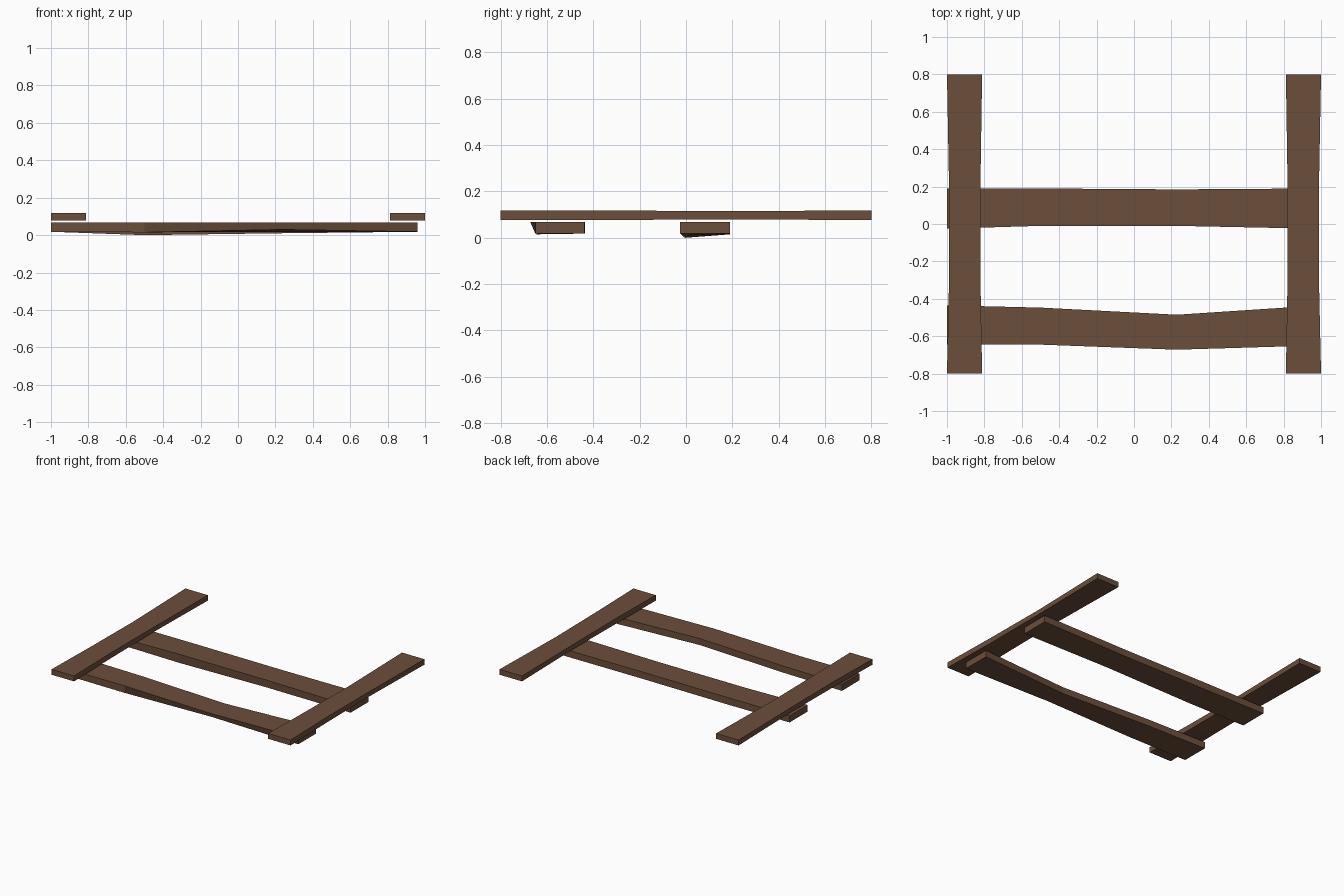
import bpy, bmesh

if "Cube" in bpy.data.objects:
    bpy.data.objects.remove(bpy.data.objects["Cube"])

wood = bpy.data.materials.new("brown wood")
wood.diffuse_color = (0.15, 0.077, 0.043, 1)
wood.use_nodes = True
wood.node_tree.nodes["Principled BSDF"].inputs["Base Color"].default_value = wood.diffuse_color


def plank(name, sections):
    """Loft a hewn plank through four-cornered sections."""
    bm = bmesh.new()
    rings = [[bm.verts.new(p) for p in s] for s in sections]
    for a, b in zip(rings, rings[1:]):
        for i in range(4):
            j = (i + 1) % 4
            bm.faces.new((a[i], a[j], b[j], b[i]))
    bm.faces.new(rings[0])
    bm.faces.new(rings[-1])
    bmesh.ops.recalc_face_normals(bm, faces=bm.faces)
    mesh = bpy.data.meshes.new(name)
    bm.to_mesh(mesh)
    bm.free()
    mesh.materials.append(wood)
    ob = bpy.data.objects.new(name, mesh)
    bpy.context.collection.objects.link(ob)


def cross_section(x, front_low, front_top, back, front_z, back_z, top=0.068):
    return [(x, front_low, front_z), (x, back, back_z),
            (x, back, top), (x, front_top, top)]


# Upper side rails, slightly waisted: y, outer x, inner x, bottom, top
rail = [(-0.80, 1.0, 0.812, 0.077, 0.118), (-0.35, 0.99, 0.82, 0.077, 0.118),
        (0.15, 0.988, 0.822, 0.079, 0.115), (0.80, 1.0, 0.812, 0.077, 0.118)]
for side, name in ((-1, "left_rail"), (1, "right_rail")):
    plank(name, [[(side * o, y, b), (side * i, y, b), (side * i, y, t), (side * o, y, t)]
                 for y, o, i, b, t in rail])

# Lower middle crosspiece with a sagging underside
plank("middle_crosspiece", [
    cross_section(-1.0, -0.025, -0.025, 0.19, 0.018, 0.018),
    cross_section(-0.5, -0.005, -0.01, 0.19, 0.0, 0.015),
    cross_section(0.23, -0.005, -0.01, 0.185, 0.01, 0.016),
    cross_section(0.96, -0.025, -0.025, 0.19, 0.018, 0.018)])

# Lower front crosspiece, bent forward with a slanted front edge
plank("front_crosspiece", [
    cross_section(-1.0, -0.645, -0.645, -0.435, 0.018, 0.018),
    cross_section(-0.5, -0.645, -0.645, -0.447, 0.015, 0.018),
    cross_section(0.23, -0.648, -0.672, -0.485, 0.03, 0.018),
    cross_section(0.96, -0.65, -0.65, -0.437, 0.018, 0.018)])
